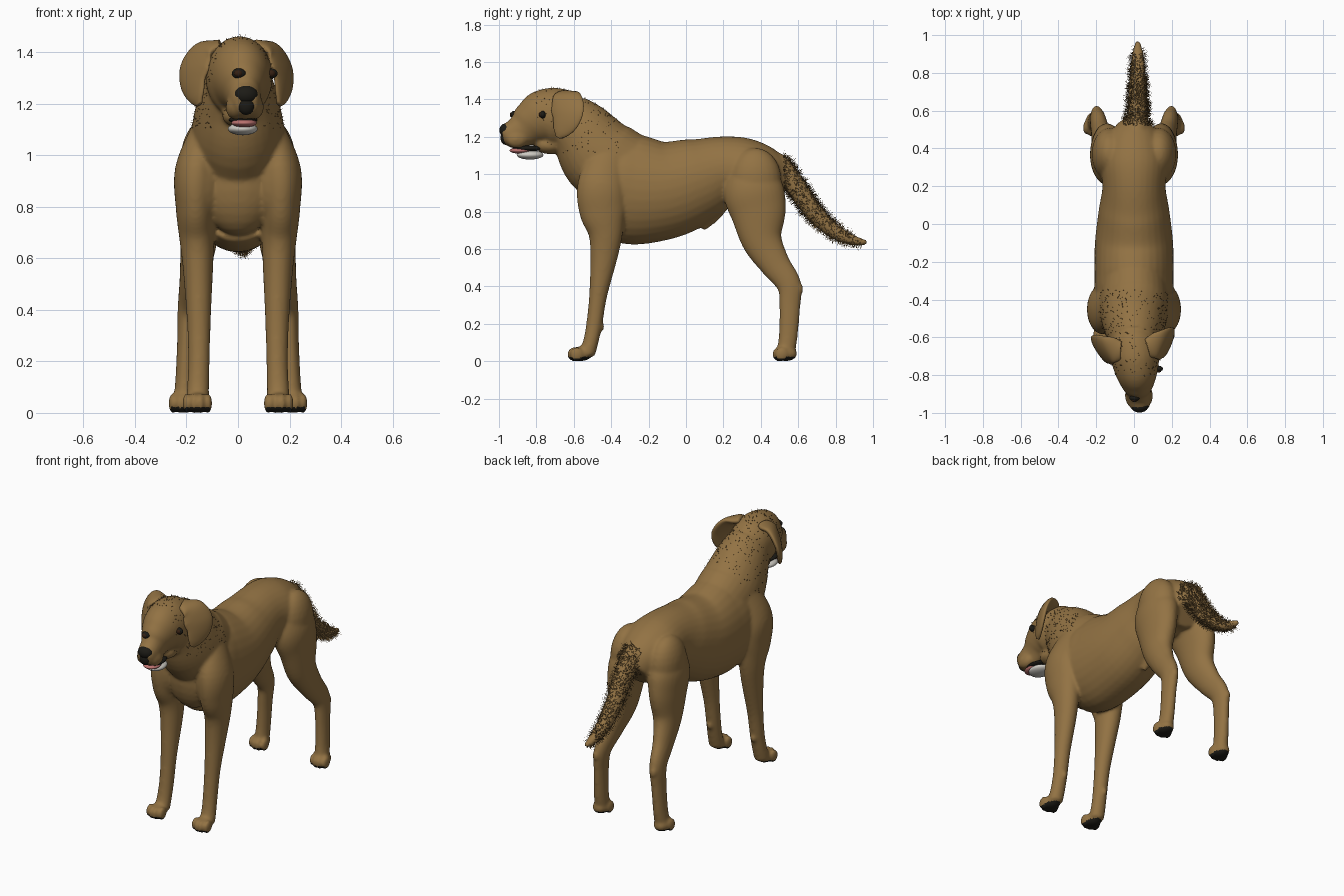
import bpy, bmesh, math, random
from mathutils import Vector, Matrix
from mathutils.bvhtree import BVHTree

cube = bpy.data.objects.get("Cube")
if cube:
    bpy.data.objects.remove(cube)
random.seed(4)


def material(name, r, g, b, rough=0.8):
    m = bpy.data.materials.new(name)
    m.use_nodes = True
    m.diffuse_color = (r, g, b, 1)
    p = m.node_tree.nodes["Principled BSDF"]
    p.inputs["Base Color"].default_value = (r, g, b, 1)
    p.inputs["Roughness"].default_value = rough
    return m


FUR = material("tan fur", .29, .17, .057)
DARK_FUR = material("dark fur tips", .12, .07, .025)
BLACK = material("black skin", .012, .011, .008)
EYE = material("dark brown eye", .035, .014, .006, .3)
WHITE = material("white chin", .62, .60, .55)
PINK = material("pink tongue", .50, .17, .16)

# The head is turned slightly to its left
PIVOT = Vector((-.005, -.6, 0))
TURN = Matrix.Translation(PIVOT) @ Matrix.Rotation(.1, 4, 'Z')
TURN = TURN @ Matrix.Translation((0, .6, 0))


def finish(bm, name, mats, smooth=True):
    me = bpy.data.meshes.new(name)
    bm.normal_update()
    bm.to_mesh(me)
    bm.free()
    for m in mats:
        me.materials.append(m)
    for p in me.polygons:
        p.use_smooth = smooth
    ob = bpy.data.objects.new(name, me)
    bpy.context.collection.objects.link(ob)
    return ob


def spline(keys, steps=6):
    """Catmull-Rom through tuples of numbers."""
    k = [Vector(p) for p in keys]
    out = []
    for i in range(len(k) - 1):
        a, b, c, d = k[max(i - 1, 0)], k[i], k[i + 1], k[min(i + 2, len(k) - 1)]
        for s in range(steps):
            t = s / steps
            out.append((b * 2 + (c - a) * t + (a * 2 - b * 5 + c * 4 - d) * t * t
                        + (b * 3 - a - c * 3 + d) * t ** 3) / 2)
    return out + [k[-1]]


def tube(bm, keys, side=(1, 0, 0), sides=32, matrix=Matrix()):
    """Loft of ellipses; each key is x, y, z, half width, half depth."""
    pts = spline(keys)
    rings = []
    for i, p in enumerate(pts):
        t = Vector(pts[min(i + 1, len(pts) - 1)][:3]) - Vector(pts[max(i - 1, 0)][:3])
        t.normalize()
        s = Vector(side)
        s = (s - t * s.dot(t)).normalized()
        n = t.cross(s)
        ring = []
        for j in range(sides):
            a = math.tau * j / sides
            v = Vector(p[:3]) + s * p[3] * math.cos(a) + n * p[4] * math.sin(a)
            ring.append(bm.verts.new(matrix @ v))
        rings.append(ring)
    faces = [bm.faces.new(rings[0][::-1]), bm.faces.new(rings[-1])]
    for r, q in zip(rings, rings[1:]):
        for j in range(sides):
            k = (j + 1) % sides
            faces.append(bm.faces.new((r[j], r[k], q[k], q[j])))
    bmesh.ops.recalc_face_normals(bm, faces=faces)


def ball(bm, centre, radii, matrix=Matrix()):
    m = matrix @ Matrix.Translation(centre) @ Matrix.Diagonal((*radii, 1))
    bmesh.ops.create_uvsphere(bm, u_segments=24, v_segments=14, radius=1, matrix=m)


def single(name, mat, centre, radii, matrix=Matrix()):
    b = bmesh.new()
    ball(b, centre, radii, matrix)
    finish(b, name, [mat])


def mirrored(keys, s):
    return [(k[0] * s, *k[1:]) for k in keys]


body = bmesh.new()

# Torso, neck, skull and muzzle: y, z, half width, half depth
torso = [(-.51, .94, .13, .17), (-.40, .95, .2, .265), (-.28, .918, .21, .295),
         (-.1, .918, .207, .263), (.07, .97, .187, .228), (.2, 1.015, .167, .188),
         (.32, 1.01, .18, .18), (.43, .975, .15, .155), (.51, .92, .09, .1)]
neck = [(-.28, 1.0, .17, .205), (-.44, 1.08, .182, .22), (-.555, 1.22, .155, .178),
        (-.64, 1.31, .12, .14)]
head = [(-.54, 1.32, .07, .08), (-.60, 1.315, .115, .13), (-.69, 1.305, .13, .158),
        (-.77, 1.298, .117, .15), (-.83, 1.27, .094, .12), (-.875, 1.238, .07, .095),
        (-.92, 1.217, .063, .08), (-.96, 1.21, .056, .064), (-.985, 1.205, .04, .044)]
tube(body, [(0, *k) for k in torso])
tube(body, [(0, *k) for k in neck])
tube(body, [(0, *k) for k in head], matrix=TURN)
# Breast and throat
ball(body, (0, -.455, .91), (.16, .115, .22))
ball(body, (0, -.73, 1.155), (.07, .08, .048), TURN)
# Underside fold
tube(body, [(0, .2, .85, .03, .04), (0, .14, .78, .03, .042), (0, .08, .715, .018, .026)])
# Tail
tail = [(.01, .42, 1.07, .06, .06), (.015, .5, 1.045, .06, .06), (.02, .59, .93, .055, .056),
        (.02, .69, .79, .05, .05), (.02, .8, .69, .042, .04), (.02, .9, .645, .03, .027),
        (.02, .97, .635, .012, .012)]
tube(body, tail)

front_leg = [(.12, -.41, 1.10, .06, .1), (.16, -.45, .94, .085, .13), (.165, -.445, .8, .077, .125),
             (.16, -.43, .68, .068, .092), (.155, -.44, .55, .058, .072), (.152, -.47, .35, .046, .048),
             (.152, -.49, .2, .042, .043), (.155, -.51, .1, .043, .041), (.157, -.53, .04, .045, .045)]
hind_leg = [(.1, .34, 1.06, .08, .11), (.13, .36, .92, .1, .16), (.145, .385, .8, .085, .15),
            (.155, .405, .65, .07, .11), (.175, .475, .52, .052, .082), (.192, .55, .41, .042, .066),
            (.2, .555, .29, .036, .056), (.206, .545, .12, .038, .05), (.21, .53, .04, .043, .05)]
for s in (1, -1):
    for leg, x, y in ((front_leg, .158, -.56), (hind_leg, .212, .535)):
        tube(body, mirrored(leg, s))
        # Paw and its four toes
        ball(body, (x * s, y, .04), (.047, .06, .04))
        for i in range(4):
            o = i - 1.5
            ball(body, ((x + o * .028) * s, y - .046 + abs(o) * .014, .037), (.016, .036, .039))
    # Wrist pad and hock point
    ball(body, (.152 * s, -.458, .185), (.02, .022, .028))
    ball(body, (.198 * s, .594, .385), (.026, .034, .04))
    # Hip, shoulder, brow and jowl masses
    ball(body, (.13 * s, .37, .97), (.095, .14, .17))
    ball(body, (.15 * s, -.45, .9), (.095, .125, .19))
    ball(body, (.05 * s, -.785, 1.365), (.042, .045, .04), TURN)
    ball(body, (.038 * s, -.91, 1.187), (.036, .06, .048), TURN)
    # Hanging ear flap, rear edge flared outward
    ear = [(.07, -.665, 1.425, .05, .024), (.125, -.655, 1.408, .078, .026), (.165, -.65, 1.35, .094, .022),
           (.175, -.66, 1.29, .082, .019), (.165, -.685, 1.23, .05, .015), (.155, -.70, 1.198, .016, .009)]
    e = bmesh.new()
    tube(e, mirrored(ear, s), side=(.5 * s, .87, 0), matrix=TURN)
    finish(e, "left_ear" if s > 0 else "right_ear", [FUR])

# Fuse the masses into one skin
rough = finish(body, "body", [FUR, BLACK])
remesh = rough.modifiers.new("fuse", 'REMESH')
remesh.mode = 'VOXEL'
remesh.voxel_size = .009
soft = rough.modifiers.new("soften", 'SMOOTH')
soft.factor, soft.iterations = .5, 8
deps = bpy.context.evaluated_depsgraph_get()
skin = bpy.data.meshes.new_from_object(rough.evaluated_get(deps))
rough.modifiers.clear()
rough.data = skin
skin.name = "body"
skin.materials.clear()
for m in (FUR, BLACK):
    skin.materials.append(m)
for p in skin.polygons:
    p.use_smooth = True
    p.material_index = 1 if p.center.z < .025 and p.normal.z < -.35 else 0

# Eyes seated on the skin, each in a dark rim
tree = BVHTree.FromPolygons([v.co for v in skin.vertices], [p.vertices for p in skin.polygons])
for s, label in ((1, "left"), (-1, "right")):
    spot = tree.ray_cast(TURN @ Vector((.062 * s, -1.3, 1.318)), Vector((0, 1, 0)))[0]
    single(label + "_eye_rim", BLACK, spot, (.027, .016, .02))
    single(label + "_eye", EYE, spot + Vector((.002 * s, -.008, 0)), (.017, .013, .014))

# Nose, mouth, tongue and lower jaw
for name, mat, centre, radii in (
        ("nose", BLACK, (0, -.966, 1.235), (.046, .034, .036)),
        ("nose_groove", BLACK, (0, -.968, 1.195), (.034, .026, .038)),
        ("mouth_lining", BLACK, (0, -.845, 1.138), (.056, .085, .016)),
        ("tongue", PINK, (0, -.885, 1.126), (.05, .06, .017)),
        ("lower_jaw", WHITE, (0, -.835, 1.103), (.058, .072, .025))):
    single(name, mat, centre, radii, TURN)

# Loose fur on tail, neck and crown
on_tail = [p for p in skin.polygons if p.center.y > .52 and p.center.z > .6 and abs(p.center.x - .02) < .075
           and p.center.z < 1.75 - 1.2 * p.center.y and p.center.z > 1.49 - 1.2 * p.center.y]
on_neck = [p for p in skin.polygons if -.8 < p.center.y < -.35 and p.center.z > 1.1 and p.normal.z > -.2]
for name, mat, patch, count, length in (("tail_fur", FUR, on_tail, 2000, .03),
                                        ("tail_fur_tips", DARK_FUR, on_tail, 700, .03),
                                        ("neck_fur", DARK_FUR, on_neck, 500, .011)):
    fur = bmesh.new()
    for p in random.choices(patch, k=count):
        lean = Vector([random.uniform(-.7, .7) for _ in range(3)])
        tip = p.center + (p.normal + lean).normalized() * length * random.uniform(.5, 1.2)
        w = p.normal.orthogonal().normalized() * .0015
        fur.faces.new([fur.verts.new(v) for v in (p.center - w, p.center + w, tip)])
    finish(fur, name, [mat], False)
